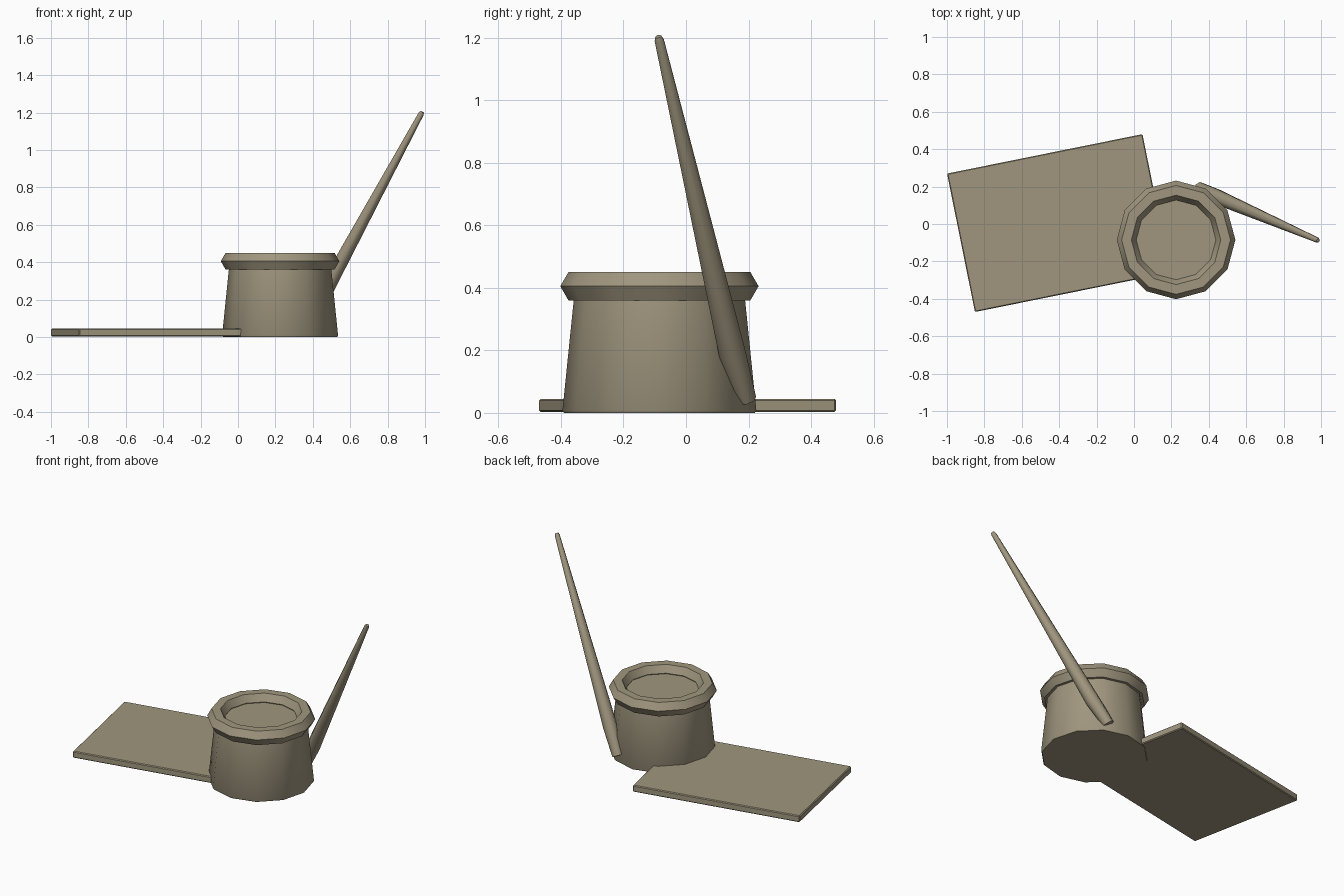
import bpy, bmesh, math
from mathutils import Vector

cube = bpy.data.objects.get("Cube")
if cube:
    bpy.data.objects.remove(cube, do_unlink=True)

COLOUR = (0.35, 0.305, 0.21, 1.0)
mat = bpy.data.materials.new("warm_beige")
mat.use_nodes = True
mat.diffuse_color = COLOUR
mat.node_tree.nodes["Principled BSDF"].inputs["Base Color"].default_value = COLOUR


def finish(bm, name, location=(0, 0, 0), angle=40):
    """Turn a bmesh into a named, shaded object."""
    bmesh.ops.recalc_face_normals(bm, faces=bm.faces)
    mesh = bpy.data.meshes.new(name)
    bm.to_mesh(mesh)
    bm.free()
    mesh.materials.append(mat)
    obj = bpy.data.objects.new(name, mesh)
    obj.location = location
    bpy.context.collection.objects.link(obj)
    bpy.ops.object.select_all(action="DESELECT")
    obj.select_set(True)
    bpy.context.view_layer.objects.active = obj
    bpy.ops.object.shade_smooth_by_angle(angle=math.radians(angle))
    return obj


def loft(rings, axis, sides, closed=False):
    """Join circles of (centre, radius) standing across the axis."""
    bm = bmesh.new()
    axis = Vector(axis).normalized()
    u = Vector((1, 0, 0))
    u = (u - axis * u.dot(axis)).normalized()
    v = axis.cross(u)
    loops = []
    for centre, radius in rings:
        turn = [2 * math.pi * i / sides for i in range(sides)]
        loops.append([bm.verts.new(Vector(centre) + radius * (u * math.cos(a) + v * math.sin(a)))
                      for a in turn])
    pairs = list(zip(loops, loops[1:]))
    if closed:
        pairs.append((loops[-1], loops[0]))
    for a, b in pairs:
        for i in range(sides):
            j = (i + 1) % sides
            bm.faces.new((a[i], a[j], b[j], b[i]))
    if not closed:
        bm.faces.new(loops[0])
        bm.faces.new(loops[-1])
    return bm


POT = (0.225, -0.085, 0)
UP = (0, 0, 1)

# Tapered pot, closed by the ink surface just inside the rim
profile = [(0.305, 0), (0.31, 0.008), (0.27, 0.40)]
finish(loft([((0, 0, z), r) for r, z in profile], UP, 12), "pot_body", POT)

# Thick rim with a hexagonal section
rim = []
for i in range(6):
    a = i * math.pi / 3
    rim.append(((0, 0, 0.405 + 0.052 * math.sin(a)), 0.265 + 0.052 * math.cos(a)))
finish(loft(rim, UP, 12, closed=True), "pot_rim", POT)

# Quill leaning out from the back of the pot
foot, tip = Vector((0.355, 0.183, 0.04)), Vector((0.983, -0.0875, 1.2))
quill = [
    (foot + Vector((-0.003, 0.008, 0.003)), 0.034),
    (foot.lerp(tip, 0.13), 0.043),
    (foot.lerp(tip, 0.993), 0.015),
    (tip + (tip - foot) * 0.003, 0.010),
]
finish(loft(quill, tip - foot, 8), "quill", angle=50)

# Sheet lying under the pot
bm = bmesh.new()
bmesh.ops.create_cube(bm, size=1)
bmesh.ops.scale(bm, vec=(1.066, 0.755, 0.042), verts=bm.verts)
bmesh.ops.bevel(bm, geom=bm.edges[:], offset=0.005, segments=1, affect="EDGES")
sheet = finish(bm, "sheet", (-0.4025, 0.005, 0.024), angle=30)
sheet.rotation_euler.z = math.radians(11.4)
